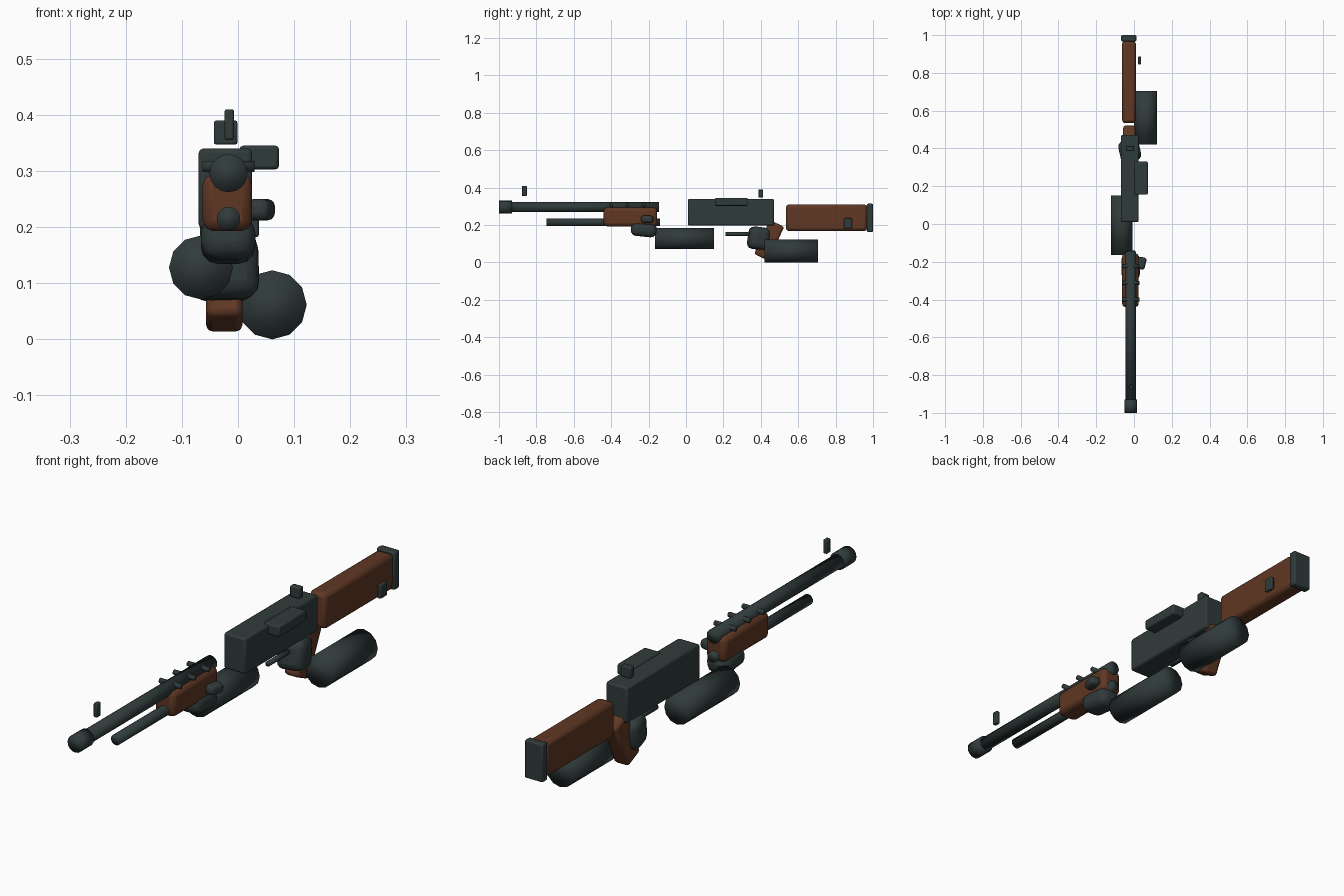
import bpy
import math

old = bpy.data.objects.get("Cube")
if old:
    bpy.data.objects.remove(old, do_unlink=True)


def make_material(name, color):
    mat = bpy.data.materials.new(name)
    mat.use_nodes = True
    mat.diffuse_color = color
    bsdf = next(n for n in mat.node_tree.nodes if n.type == 'BSDF_PRINCIPLED')
    bsdf.inputs["Base Color"].default_value = color
    return mat


METAL = make_material("dark gunmetal", (0.03, 0.043, 0.043, 1))
WOOD = make_material("brown wood", (0.115, 0.038, 0.017, 1))
CENTRE = -0.017  # the long axis of the model


def box(name, mat, x, y, z, bevel=0.006, rot=(0, 0, 0), segments=2):
    """Rounded box from (min, max) ranges, turned about its centre by degrees."""
    ranges = (x, y, z)
    bpy.ops.mesh.primitive_cube_add(size=1, location=[(a + b) / 2 for a, b in ranges])
    ob = bpy.context.object
    ob.name = name
    ob.scale = [b - a for a, b in ranges]
    bpy.ops.object.transform_apply(location=False, rotation=False, scale=True)
    ob.rotation_euler = [math.radians(a) for a in rot]
    mod = ob.modifiers.new("rounded edges", 'BEVEL')
    mod.width = bevel
    mod.segments = segments
    ob.data.materials.append(mat)
    bpy.ops.object.shade_smooth_by_angle(angle=math.radians(50))
    return ob


def tube(name, mat, x, z, radius, y, sides=16, soft=True):
    """Cylinder running along the length of the model."""
    bpy.ops.mesh.primitive_cylinder_add(
        vertices=sides, radius=radius, depth=y[1] - y[0],
        location=(x, (y[0] + y[1]) / 2, z), rotation=(math.pi / 2, 0, 0))
    ob = bpy.context.object
    ob.name = name
    ob.data.materials.append(mat)
    if soft:
        bpy.ops.object.shade_smooth()
    else:
        bpy.ops.object.shade_smooth_by_angle(angle=math.radians(40))
    return ob


# Barrel group
tube("barrel", METAL, CENTRE, 0.296, 0.027, (-0.95, -0.145))
tube("muzzle", METAL, CENTRE, 0.296, 0.034, (-1.0, -0.93))
tube("lower_tube", METAL, CENTRE, 0.215, 0.021, (-0.745, -0.14))
box("front_sight", METAL, (-0.024, -0.007), (-0.877, -0.851), (0.355, 0.41), 0.004)

# Forward handguard with cross pins
box("handguard", WOOD, (-0.063, 0.025), (-0.44, -0.155), (0.193, 0.294), 0.018)
for i in range(3):
    pin = tube(f"cross_pin_{i + 1}", METAL, CENTRE, 0.308, 0.01, (-0.046, 0.046), 10)
    pin.location.y = -0.4 + 0.088 * i
    pin.rotation_euler = (0, math.pi / 2, 0)

# Block under the handguard and its side knob
box("front_block", METAL, (-0.066, 0.031), (-0.295, -0.157), (0.138, 0.215),
    0.03, (-6, 0, 0), 3)
box("side_knob", METAL, (0.018, 0.062), (-0.24, -0.175), (0.212, 0.25),
    0.014, (0, 0, -15), 3)

# Receiver, side cover and rear sight
box("receiver", METAL, (-0.07, 0.025), (0.01, 0.47), (0.197, 0.34), 0.008)
box("side_cover", METAL, (0.003, 0.073), (0.155, 0.33), (0.303, 0.345), 0.006)
box("rear_sight", METAL, (-0.043, -0.001), (0.387, 0.413), (0.347, 0.39), 0.004)

# Grip group
box("grip", WOOD, (-0.057, 0.008), (0.402, 0.487), (0.018, 0.218), 0.012, (-25, 0, 0))
box("trigger_block", METAL, (-0.078, 0.033), (0.334, 0.442), (0.069, 0.189),
    0.03, (-8, 0, 13), 3)
tube("trigger_rod", METAL, CENTRE, 0.152, 0.01, (0.21, 0.36), 10)

# Two offset canisters
tube("front_canister", METAL, -0.066, 0.128, 0.057, (-0.165, 0.15), 12)
tube("rear_canister", METAL, 0.061, 0.0615, 0.0615, (0.42, 0.705), 12)

# Shoulder stock
box("stock", WOOD, (-0.063, 0.01), (0.534, 0.97), (0.168, 0.31), 0.016)
box("butt_plate", METAL, (-0.068, 0.012), (0.967, 1.0), (0.163, 0.314), 0.006)
box("sling_mount", METAL, (0.022, 0.037), (0.845, 0.887), (0.182, 0.237), 0.004)
